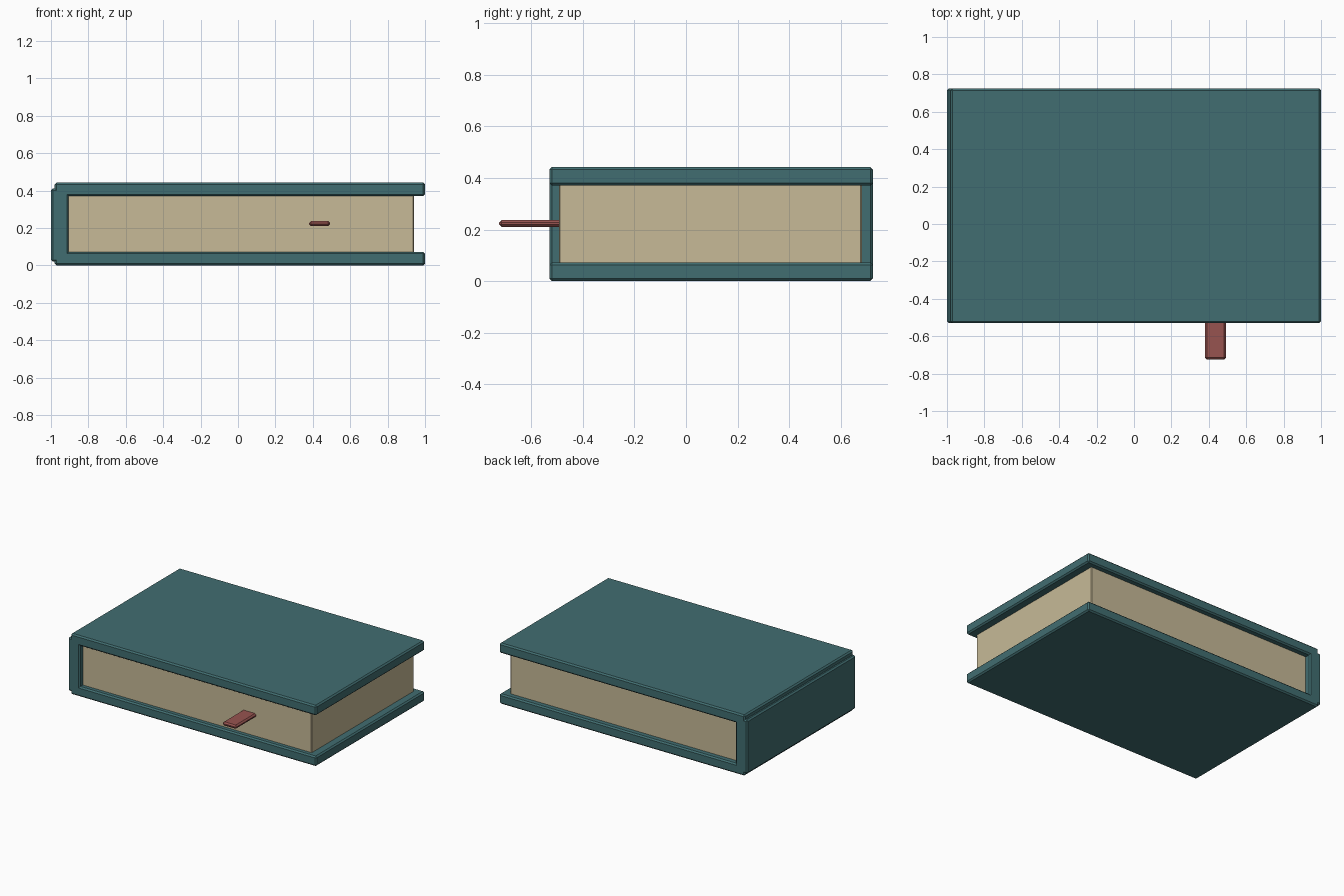
import bpy
import bmesh
from mathutils import Vector

cube = bpy.data.objects.get("Cube")
if cube:
    bpy.data.objects.remove(cube, do_unlink=True)


def material(name, colour):
    mat = bpy.data.materials.new(name)
    mat.use_nodes = True
    mat.diffuse_color = (*colour, 1)
    mat.node_tree.nodes["Principled BSDF"].inputs["Base Color"].default_value = (*colour, 1)
    return mat


def block(name, low, high, mat, bevel):
    """Chamfered box between two opposite corners."""
    low, high = Vector(low), Vector(high)
    size, centre = high - low, (low + high) / 2
    mesh = bpy.data.meshes.new(name)
    bm = bmesh.new()
    bmesh.ops.create_cube(bm, size=1)
    for v in bm.verts:
        v.co = v.co * size
    bmesh.ops.bevel(bm, geom=bm.edges[:], offset=bevel, segments=1,
                    profile=0.5, affect='EDGES')
    bm.to_mesh(mesh)
    bm.free()
    mesh.materials.append(mat)
    obj = bpy.data.objects.new(name, mesh)
    obj.location = centre
    bpy.context.collection.objects.link(obj)
    return obj


teal = material("teal cover", (0.053, 0.155, 0.164))
cream = material("cream paper", (0.57, 0.49, 0.31))
red = material("red ribbon", (0.31, 0.087, 0.08))

FRONT, BACK = -0.53, 0.725

# Cover boards and spine
for name, z in (("bottom_cover", 0), ("top_cover", 0.37)):
    block(name, (-0.98, FRONT, z), (1, BACK, z + 0.073), teal, 0.01)
block("spine", (-1, FRONT, 0.02), (-0.905, BACK, 0.411), teal, 0.01)

# Page block, tucked slightly into the covers and spine
block("pages", (-0.92, -0.493, 0.065), (0.94, 0.682, 0.378), cream, 0.005)

# Ribbon sticking out of the front edge
block("bookmark", (0.38, -0.725, 0.21), (0.492, -0.3, 0.237), red, 0.01)
